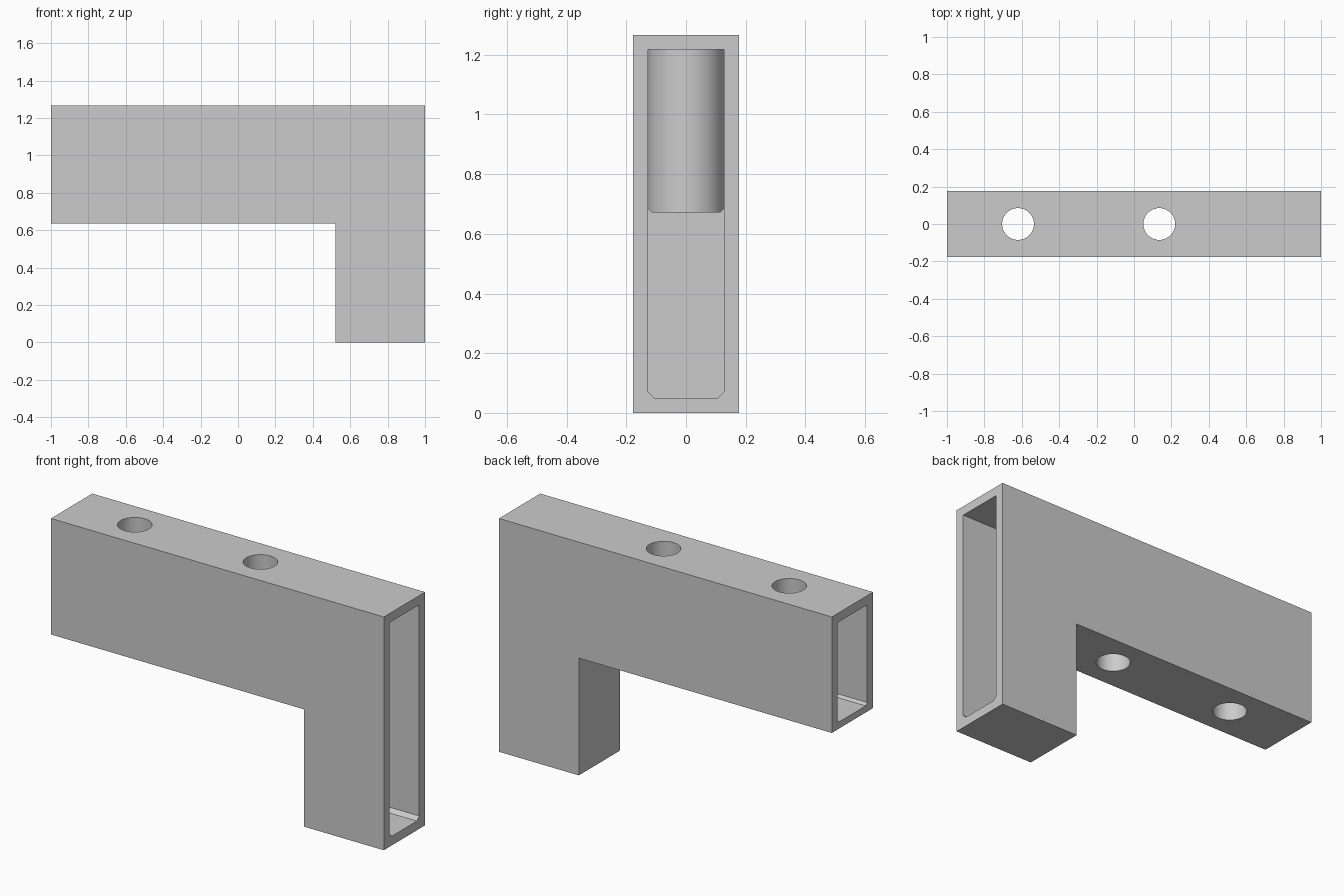
import bpy, bmesh
from math import radians

if "Cube" in bpy.data.objects:
    bpy.data.objects.remove(bpy.data.objects["Cube"])

HALF_Y, HEIGHT = 0.177, 1.267
BEAM_Z, LEG_X = 0.637, 0.52          # underside of beam, inner side of leg
CAV_Y, CAV_TOP = 0.127, 1.217        # cavity half width and ceiling
HOLES_X = (-0.62, 0.135)

grey = bpy.data.materials.new("plain grey")
grey.use_nodes = True
grey.diffuse_color = (0.6, 0.6, 0.6, 1)
grey.node_tree.nodes["Principled BSDF"].inputs["Base Color"].default_value = grey.diffuse_color


def extrude(name, points, offset):
    """Solid made by sweeping a closed outline along an offset."""
    bm = bmesh.new()
    face = bm.faces.new([bm.verts.new(p) for p in points])
    moved = bmesh.ops.extrude_face_region(bm, geom=[face])["geom"]
    verts = [g for g in moved if isinstance(g, bmesh.types.BMVert)]
    bmesh.ops.translate(bm, verts=verts, vec=offset)
    bmesh.ops.recalc_face_normals(bm, faces=bm.faces)
    mesh = bpy.data.meshes.new(name)
    bm.to_mesh(mesh)
    bm.free()
    mesh.materials.append(grey)
    obj = bpy.data.objects.new(name, mesh)
    bpy.context.collection.objects.link(obj)
    return obj


def cavity(name, x0, x1, floor, chamfer):
    """Slot along x with a chamfered floor."""
    half = [(CAV_Y - chamfer, floor), (CAV_Y, floor + chamfer), (CAV_Y, CAV_TOP)]
    outline = half + [(-y, z) for y, z in reversed(half)]
    return extrude(name, [(x0, y, z) for y, z in outline], (x1 - x0, 0, 0))


def cylinder(name, x, radius, z0, z1):
    bpy.ops.mesh.primitive_cylinder_add(vertices=64, radius=radius, depth=z1 - z0,
                                        location=(x, 0, (z0 + z1) / 2))
    obj = bpy.context.object
    obj.name = name
    obj.data.materials.append(grey)
    return obj


def combine(target, tool, operation):
    """Apply a boolean and discard the tool."""
    tool.hide_render = True
    mod = target.modifiers.new(tool.name, "BOOLEAN")
    mod.operation, mod.object, mod.solver = operation, tool, "EXACT"
    bpy.context.view_layer.objects.active = target
    bpy.ops.object.modifier_apply(modifier=mod.name)
    bpy.data.objects.remove(tool)


# L-shaped outer body
outline = [(-1, BEAM_Z), (LEG_X, BEAM_Z), (LEG_X, 0), (1, 0), (1, HEIGHT), (-1, HEIGHT)]
body = extrude("hollow_bracket", [(x, -HALF_Y, z) for x, z in outline], (0, 2 * HALF_Y, 0))

# Hollow leg and beam, open at both ends
combine(body, cavity("leg_cavity", LEG_X + 0.05, 1.1, 0.05, 0.02), "DIFFERENCE")
combine(body, cavity("beam_cavity", -1.1, 1.1, 0.673, 0.013), "DIFFERENCE")

# Vertical sleeves with through holes
for x in HOLES_X:
    combine(body, cylinder("sleeve", x, CAV_Y + 0.002, 0.655, 1.24), "UNION")
for x in HOLES_X:
    combine(body, cylinder("bolt_hole", x, 0.085, 0.5, 1.4), "DIFFERENCE")

bpy.ops.object.select_all(action="DESELECT")
body.select_set(True)
bpy.context.view_layer.objects.active = body
bpy.ops.object.shade_smooth_by_angle(angle=radians(30))
